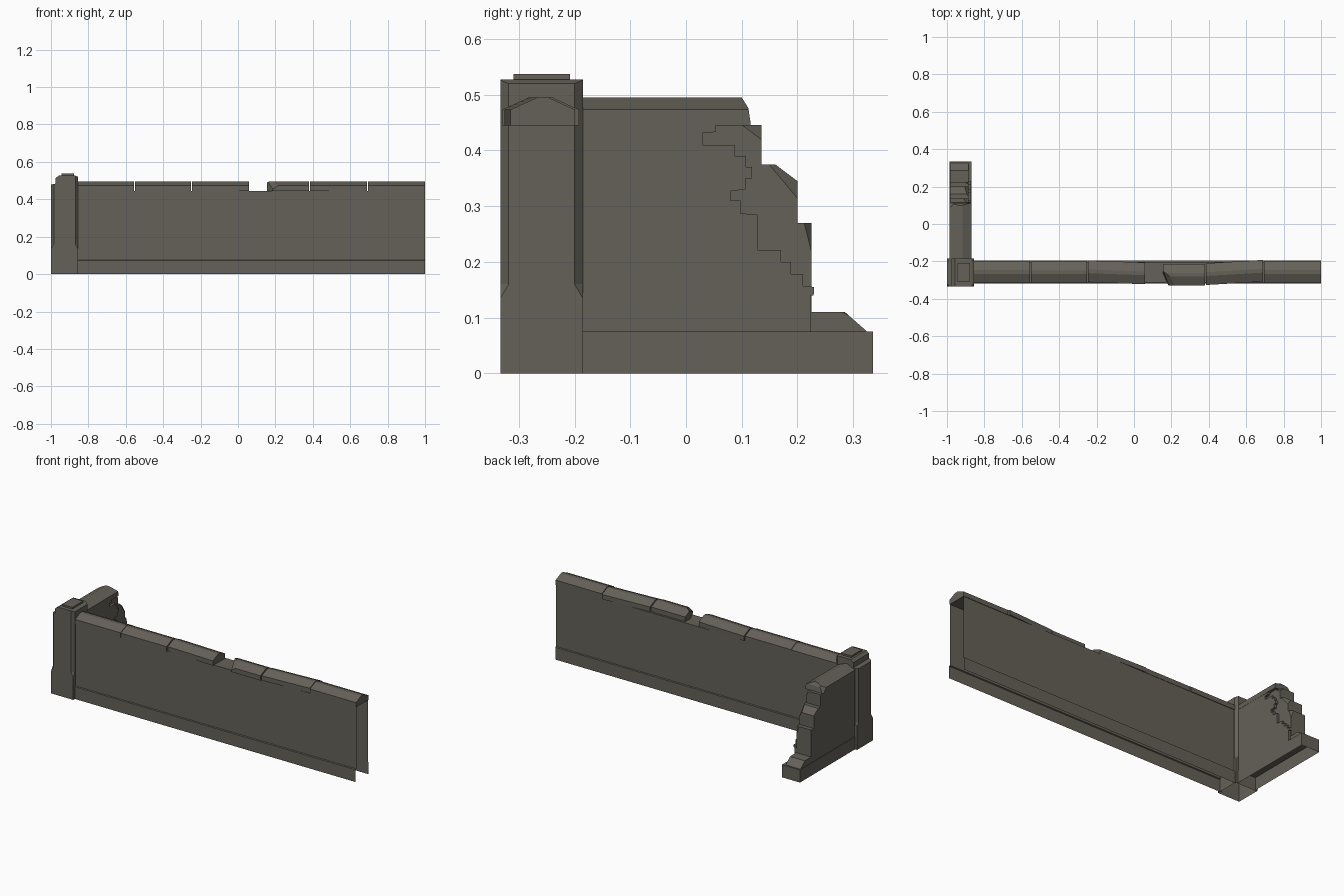
import bpy, bmesh
from mathutils import Vector

if "Cube" in bpy.data.objects:
    bpy.data.objects.remove(bpy.data.objects["Cube"])

stone = bpy.data.materials.new("weathered_grey_stone")
stone.diffuse_color = (0.130, 0.120, 0.099, 1)
stone.use_nodes = True
stone.node_tree.nodes["Principled BSDF"].inputs["Base Color"].default_value = stone.diffuse_color


def finish(name, bm, open_bottom=False):
    bmesh.ops.recalc_face_normals(bm, faces=bm.faces)
    if open_bottom:
        low = [f for f in bm.faces if all(v.co.z < 1e-4 for v in f.verts)]
        bmesh.ops.delete(bm, geom=low, context='FACES')
    me = bpy.data.meshes.new(name)
    bm.to_mesh(me)
    bm.free()
    me.materials.append(stone)
    ob = bpy.data.objects.new(name, me)
    bpy.context.collection.objects.link(ob)
    return ob


def loft(name, ring_a, ring_b, cuts=(), open_bottom=False):
    """Solid between two matching outlines, with corners chipped off by planes."""
    bm = bmesh.new()
    a = [bm.verts.new(p) for p in ring_a]
    b = [bm.verts.new(p) for p in ring_b]
    n = len(a)
    bm.faces.new(a)
    bm.faces.new(b[::-1])
    for i in range(n):
        j = (i + 1) % n
        bm.faces.new((a[j], a[i], b[i], b[j]))
    bmesh.ops.recalc_face_normals(bm, faces=bm.faces)
    for co, no in cuts:
        bmesh.ops.bisect_plane(bm, geom=bm.verts[:] + bm.edges[:] + bm.faces[:],
                               plane_co=co, plane_no=Vector(no).normalized(), clear_outer=True)
        bmesh.ops.holes_fill(bm, edges=[e for e in bm.edges if e.is_boundary], sides=0)
    return finish(name, bm, open_bottom)


def box(name, x0, x1, y0, y1, z0, z1, cuts=(), open_bottom=False):
    ring = [(x0, y0), (x1, y0), (x1, y1), (x0, y1)]
    return loft(name, [(x, y, z0) for x, y in ring], [(x, y, z1) for x, y in ring],
                cuts, open_bottom)


# Long wall: open-ended shell with a slightly proud plinth
section = [(-.318, 0), (-.318, .073), (-.312, .076), (-.312, .445),
           (-.202, .445), (-.202, .076), (-.196, .073), (-.196, 0)]
bm = bmesh.new()
rows = [[bm.verts.new((x, y, z)) for y, z in section] for x in (-.865, 1)]
for i in range(len(section) - 1):
    bm.faces.new((rows[0][i], rows[1][i], rows[1][i + 1], rows[0][i + 1]))
bm.normal_update()
me = bpy.data.meshes.new("long_wall")
bm.to_mesh(me)
bm.free()
me.materials.append(stone)
bpy.context.collection.objects.link(bpy.data.objects.new("long_wall", me))

# Coping stones with a ridged top, some shifted out of line
cope = [(-.058, .445), (-.058, .473), (-.010, .495), (.010, .495), (.058, .473), (.058, .445)]
chip = [((.185, -.33, .445), (-1, -.45, .15)), ((.19, -.30, .48), (-.5, -.6, .8))]
stones = [(-.87, -.555, -.256, -.256, ()), (-.552, -.250, -.258, -.258, ()),
          (-.245, .060, -.253, -.264, ()), (.155, .380, -.272, -.272, chip),
          (.385, .690, -.268, -.250, ()), (.695, 1.0, -.257, -.257, ())]
for k, (x0, x1, ya, yb, cuts) in enumerate(stones):
    loft(f"long_wall_coping_{k + 1}", [(x0, ya + w, z) for w, z in cope],
         [(x1, yb + w, z) for w, z in cope], cuts)
loft("short_wall_coping", [(-.928 + w, -.19, z) for w, z in cope],
     [(-.928 + w, .116, z) for w, z in cope],
     [((0, .100, .495), (0, .8, .5)), ((0, .115, .455), (0, 1, .15)),
      ((-.985, .09, .47), (-1, .8, .6))])

# Corner pillar: square foot, chamfer stops, then chamfered shaft
PX0, PX1, PY0, PY1, C = -1.0, -.855, -.333, -.185, .015
bm = bmesh.new()
for x, sx in ((PX0, 1), (PX1, -1)):
    for y, sy in ((PY0, 1), (PY1, -1)):
        for p in ((x, y, 0), (x, y, .135), (x + sx * C, y, .16), (x, y + sy * C, .16)):
            bm.verts.new(p)
bmesh.ops.convex_hull(bm, input=bm.verts[:])
bmesh.ops.dissolve_limit(bm, angle_limit=.02, verts=bm.verts[:], edges=bm.edges[:])
inner = [f for f in bm.faces if all(v.co.z > .159 for v in f.verts)]
bmesh.ops.delete(bm, geom=inner, context='FACES')
finish("pillar_foot", bm, True)
shaft = [(PX0, .16), (PX1, .16), (PX1, .52), (-.872, .527), (-.958, .527),
         (-.975, .514), (-.975, .484), (PX0, .479)]
corners = [((x + (C if sx < 0 else -C), y, 0), (sx, sy, 0))
           for x, sx in ((PX0, -1), (PX1, 1)) for y, sy in ((PY0, -1), (PY1, 1))]
loft("pillar_shaft", [(x, PY0, z) for x, z in shaft], [(x, PY1, z) for x, z in shaft], corners)
box("pillar_top_block", -.945, -.877, -.309, -.208, .52, .537)

# Ruined short wall: plinth and stepped core courses with chipped corners
box("short_wall_plinth", -.987, -.868, -.19, .335, 0, .075, (), True)
CX0, CX1 = -.984, -.886
courses = [(.075, .110, .325, [((0, .305, .0925), (0, .66, .75)),
                               ((CX1, .28, .11), (.6, .5, .9))]),
           (.110, .270, .225, [((CX1, .212, .27), (.7, 1, .25))]),
           (.270, .375, .200, [((0, .18, .36), (0, .6, .8)),
                               ((CX1, .17, .35), (.8, .6, .5))]),
           (.375, .446, .135, [((CX1, .10, .446), (.6, .45, .6))])]
for k, (z0, z1, y1, cuts) in enumerate(courses):
    box(f"short_wall_course_{k + 1}", CX0, CX1, -.19, y1, z0, z1, cuts)

# Inner facing skin of the short wall with its jagged broken edge
edge = [(-.19, .446), (.053, .446), (.053, .433), (.03, .431), (.03, .41), (.088, .41),
        (.088, .39), (.108, .39), (.108, .37), (.118, .37), (.118, .35), (.107, .35),
        (.107, .33), (.08, .327), (.08, .31), (.098, .31), (.098, .287), (.128, .285),
        (.128, .221), (.17, .221), (.17, .2), (.188, .2), (.188, .178), (.21, .178),
        (.21, .157), (.23, .155), (.229, .14), (.223, .14), (.223, .075), (-.19, .075)]
loft("short_wall_facing", [(-.888, y, z) for y, z in edge], [(-.871, y, z) for y, z in edge])
